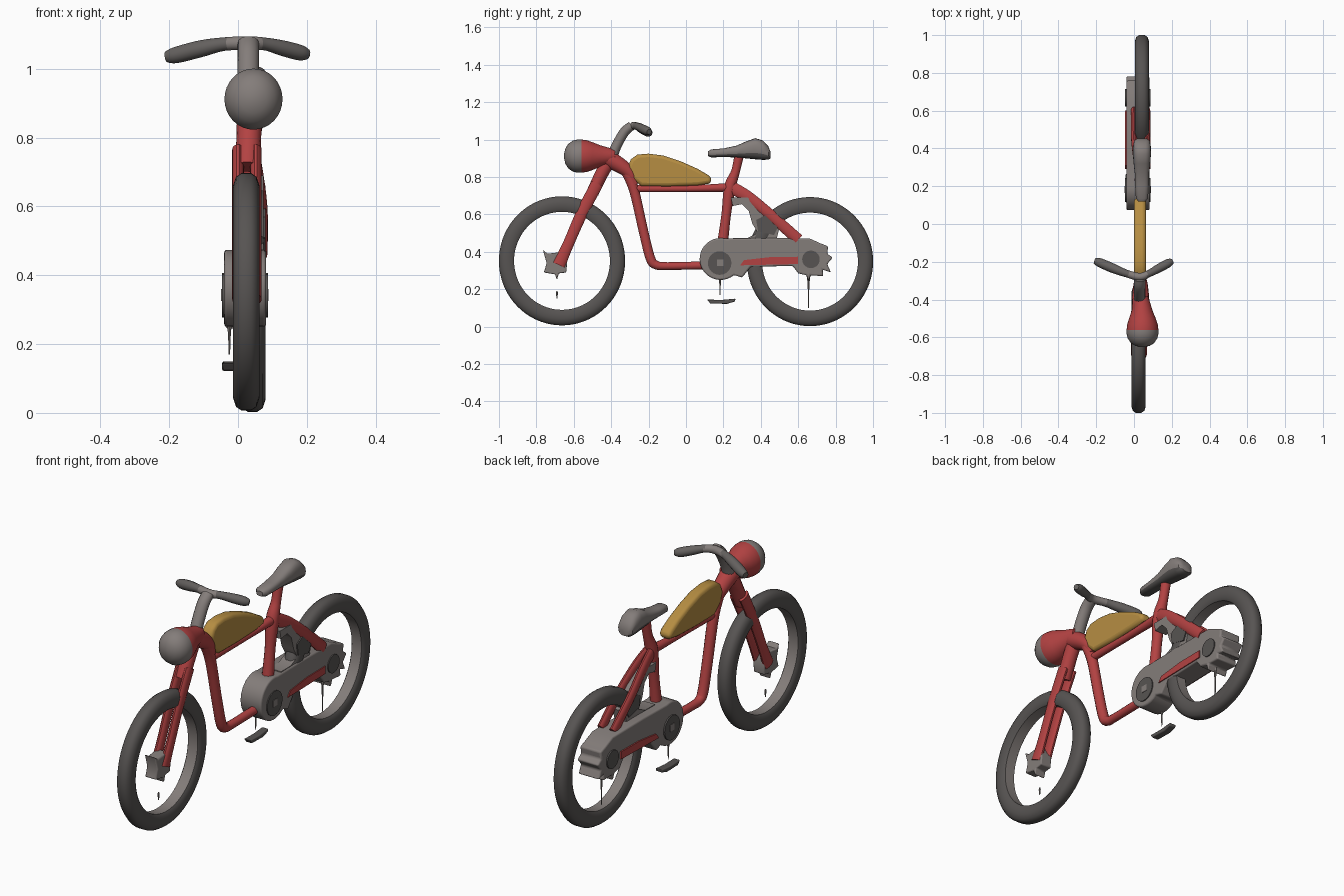
import bpy, bmesh, math
from mathutils import Vector

if "Cube" in bpy.data.objects:
    bpy.data.objects.remove(bpy.data.objects["Cube"])


def mat(name, rgb):
    m = bpy.data.materials.new(name)
    m.diffuse_color = (*rgb, 1)
    m.use_nodes = True
    m.node_tree.nodes["Principled BSDF"].inputs["Base Color"].default_value = m.diffuse_color
    return m


RED = mat("frame red", (0.45, 0.055, 0.055))
GREY = mat("metal grey", (0.23, 0.205, 0.195))
DARK = mat("tyre dark grey", (0.095, 0.088, 0.085))
GOLD = mat("tank gold", (0.47, 0.27, 0.055))
GRIP = mat("grip grey", (0.13, 0.12, 0.115))


def finish(name, bm, mats, rule=None, angle=40):
    bmesh.ops.recalc_face_normals(bm, faces=bm.faces[:])
    me = bpy.data.meshes.new(name)
    if rule:
        for f in bm.faces:
            f.material_index = rule(f)
    bm.to_mesh(me)
    bm.free()
    for m in mats:
        me.materials.append(m)
    ob = bpy.data.objects.new(name, me)
    bpy.context.collection.objects.link(ob)
    bpy.ops.object.select_all(action='DESELECT')
    ob.select_set(True)
    bpy.context.view_layer.objects.active = ob
    bpy.ops.object.shade_smooth_by_angle(angle=math.radians(angle))
    return ob


def skin(bm, rings, closed=False):
    """Join equal rings of points with quads, capping open ends."""
    vs = [[bm.verts.new(p) for p in r] for r in rings]
    n = len(vs[0])
    for i in range(len(vs) if closed else len(vs) - 1):
        a, b = vs[i], vs[(i + 1) % len(vs)]
        for j in range(n):
            bm.faces.new((a[j], a[(j + 1) % n], b[(j + 1) % n], b[j]))
    if not closed:
        bm.faces.new(vs[0])
        bm.faces.new(vs[-1])


def tube(name, pts, m, rx=None, rule=None, mats=None, n=14):
    """Smooth sweep through (x, y, z, radius); rx flattens the tube along x."""
    P = [Vector(p) for p in pts]
    path = []
    for i in range(len(P) - 1):
        a, b, c, d = P[max(i - 1, 0)], P[i], P[i + 1], P[min(i + 2, len(P) - 1)]
        for k in range(6):
            t = k / 6
            path.append(0.5 * (2 * b + (c - a) * t + (2 * a - 5 * b + 4 * c - d) * t * t
                               + (3 * b - a - 3 * c + d) * t ** 3))
    path.append(P[-1])
    rings = []
    for i, q in enumerate(path):
        d = (path[min(i + 1, len(path) - 1)] - path[max(i - 1, 0)]).xyz.normalized()
        side = Vector((1, 0, 0)) if abs(d.x) < 0.5 else Vector((0, 1, 0))
        u = (side - d * side.dot(d)).normalized()
        v = d.cross(u)
        rings.append([q.xyz + u * (rx or q.w) * math.cos(2 * math.pi * j / n)
                      + v * q.w * math.sin(2 * math.pi * j / n) for j in range(n)])
    bm = bmesh.new()
    skin(bm, rings)
    return finish(name, bm, mats or [m], rule)


def plate(name, outline, x0, x1, m, bevel=0.0):
    """Extrude a (y, z) outline from x0 to x1."""
    bm = bmesh.new()
    skin(bm, [[(x, y, z) for y, z in outline] for x in (x0, x1)])
    ob = finish(name, bm, [m])
    if bevel:
        b = ob.modifiers.new("bevel", 'BEVEL')
        b.width, b.segments, b.angle_limit = bevel, 3, math.radians(50)
    return ob


def arc(cy, cz, r, a0, a1, n=16):
    return [(cy + r * math.cos(math.radians(a0 + (a1 - a0) * i / n)),
             cz + r * math.sin(math.radians(a0 + (a1 - a0) * i / n))) for i in range(n + 1)]


# Wheels: rounded tyre section with a paler inner rim
def wheel(name, cx, cy, cz):
    prof = [(-.028, .262), (-.037, .275), (-.038, .31), (-.030, .334), (-.014, .345),
            (.014, .345), (.030, .334), (.038, .31), (.037, .275), (.028, .262)]
    rings = []
    for i in range(72):
        a = 2 * math.pi * i / 72
        rings.append([(cx + x, cy + .978 * r * math.cos(a), cz + r * math.sin(a)) for x, r in prof])
    bm = bmesh.new()
    skin(bm, rings, True)

    def rim(f):
        c = f.calc_center_median()
        return int(math.hypot((c.y - cy) / .978, c.z - cz) < .268)
    finish(name, bm, [DARK, GREY], rim)


wheel("front_wheel", .024, -.663, .352)
wheel("rear_wheel", .042, .663, .348)

# Headlamp: teardrop turned about y, grey lens and red shell
bm = bmesh.new()
prof = [(-.652, .012), (-.645, .04), (-.63, .064), (-.605, .081), (-.58, .087), (-.56, .087),
        (-.53, .083), (-.50, .073), (-.46, .057), (-.42, .046), (-.38, .034)]
skin(bm, [[(.045 - .03 * max(0, y + .52) + r * .97 * math.cos(math.pi * j / 16),
            y, .912 + r * 1.02 * math.sin(math.pi * j / 16)) for j in range(32)] for y, r in prof])
finish("headlamp", bm, [GREY, RED], lambda f: int(f.calc_center_median().y > -.56))

# Steering: head lug, crown, two fork legs and hub
tube("head_lug", [(.035, -.46, .915, .045), (.035, -.40, .89, .046), (.035, -.31, .83, .036),
                  (.035, -.27, .76, .022)], RED)
tube("fork_crown", [(.033, -.40, .91, .04), (.032, -.45, .82, .036), (.028, -.50, .715, .034)],
     RED, rx=.036)
for side, x in (("left", .0), ("right", .052)):
    tube("fork_leg_" + side, [(x, -.475, .765, .034), (x, -.56, .60, .032), (x, -.63, .44, .03),
                              (x, -.68, .33, .036)], RED, rx=.017)
plate("front_hub", [(-.765, .41), (-.74, .39), (-.66, .40), (-.635, .35), (-.64, .29),
                    (-.68, .285), (-.69, .25), (-.70, .28), (-.76, .29), (-.745, .34)],
      -.006, .058, GREY, .006)

# Handlebar: stem and swept bar with darker grips
tube("handlebar_stem", [(.03, -.41, .87, .032), (.03, -.375, .96, .028), (.03, -.33, 1.04, .027),
                        (.03, -.29, 1.075, .025)], GREY, rx=.031)
tube("handlebar", [(-.208, -.195, 1.035, .016), (-.18, -.205, 1.04, .024), (-.11, -.235, 1.058, .025),
                   (-.04, -.262, 1.072, .020), (.03, -.28, 1.074, .021), (.08, -.262, 1.072, .019),
                   (.13, -.235, 1.06, .023), (.18, -.208, 1.047, .023), (.204, -.197, 1.042, .014)],
     None, mats=[GREY, GRIP], rule=lambda f: int(abs(f.calc_center_median().x - .02) > .05))

# Frame tubes
FX = .035
tube("down_tube", [(FX, -.315, .83, .032), (FX, -.275, .72, .027), (FX, -.225, .50, .026),
                   (FX, -.19, .365, .026), (FX, -.16, .33, .024), (FX, -.10, .324, .021),
                   (FX, .10, .328, .022)], RED)
tube("top_tube", [(FX, -.28, .738, .02), (FX, 0, .738, .018), (FX, .24, .745, .024)], RED)
tube("seat_tube", [(FX, .285, .92, .026), (FX, .265, .83, .024), (FX, .235, .745, .032),
                   (FX, .215, .60, .026), (FX, .195, .44, .03)], RED)
for side, x0, x1 in (("left", .028, .0), ("right", .045, .070)):
    tube("seat_stay_" + side, [(x0, .23, .75, .036), (x0 * .5 + x1 * .5, .33, .695, .032),
                               (x1, .46, .59, .03), (x1, .60, .465, .032)], RED, rx=.016)

# Fuel tank
plate("fuel_tank", [(-.312, .85), (-.295, .895), (-.26, .92), (-.20, .925), (-.12, .915),
                    (-.03, .885), (.06, .845), (.12, .81), (.142, .785), (.125, .765),
                    (.06, .755), (-.10, .75), (-.24, .752), (-.285, .79)], -.001, .064, GOLD, .018)

# Seat: lofted saddle with a dark underside; stations are (y, half width, bottom, top)
bm = bmesh.new()
rings = []
for y, w, lo, hi in [(.118, .018, .912, .938), (.135, .032, .905, .948), (.20, .036, .907, .953),
                     (.27, .038, .905, .968), (.32, .044, .90, .99), (.37, .048, .895, 1.008),
                     (.41, .047, .892, .996), (.44, .042, .893, .965), (.452, .026, .90, .935)]:
    ring = []
    for j in range(20):
        c, s = math.cos(math.pi * j / 10), math.sin(math.pi * j / 10)
        ring.append((.042 + w * math.copysign(abs(c) ** .7, c), y,
                     (lo + hi) / 2 + (hi - lo) / 2 * math.copysign(abs(s) ** .8, s)))
    rings.append(ring)
skin(bm, rings)
bm.normal_update()
bmesh.ops.recalc_face_normals(bm, faces=bm.faces[:])
finish("seat", bm, [GREY, DARK], lambda f: int(f.normal.z < -.25))

# Drive case, enclosing both sides of the rear wheel
plate("drive_case", arc(.185, .362, .112, 75, 310, 22) + [
    (.30, .262), (.345, .32), (.57, .325), (.60, .285), (.645, .275), (.655, .24), (.665, .275),
    (.735, .27), (.73, .305), (.775, .29), (.755, .335), (.785, .37), (.755, .39), (.76, .43),
    (.72, .445), (.66, .472), (.40, .474)], -.04, .082, GREY, .014)
for side, x0, x1 in (("left", -.047, -.035), ("right", .078, .087)):
    plate("crank_disc_" + side, arc(.18, .34, .063, 0, 345, 23), x0, x1, DARK)
    plate("rear_hub_disc_" + side, arc(.668, .36, .047, 0, 345, 23), x0, x1, DARK)
    plate("case_stripe_" + side, [(.29, .328), (.60, .335), (.60, .374), (.45, .372), (.31, .356)],
          x0, x1, RED)
    plate("crank_cap_" + side, [(.165, .325), (.2, .325), (.2, .36), (.165, .36)],
          x0 - .002, x1 + .002, GREY)

# Mudguard plate behind the seat tube
plate("mudguard", [(.24, .69), (.25, .645), (.30, .655), (.335, .62), (.355, .55), (.385, .50),
                   (.33, .475), (.25, .475), (.25, .45), (.48, .45), (.50, .53), (.42, .62),
                   (.33, .69)], .004, .074, GREY)
plate("mudguard_shadow_panel", [(.385, .51), (.47, .49), (.49, .53), (.43, .60), (.375, .57)],
      .0, .08, DARK)

# Pedal and the thin remnants under the hubs
plate("pedal", [(.112, .145), (.13, .124), (.22, .122), (.262, .135), (.265, .15), (.19, .143)],
      -.046, -.008, DARK, .005)
for name, x, y, z0, z1 in (("crank_arm", -.025, .182, .17, .27), ("rear_spoke", .03, .655, .10, .28),
                           ("front_spoke", .024, -.69, .15, .19)):
    tube(name, [(x, y, z1, .012 if z1 > .2 else .003), (x, y, z1 - .3 * (z1 - z0), .005),
                (x, y, z0, .002)], GREY, n=8)
